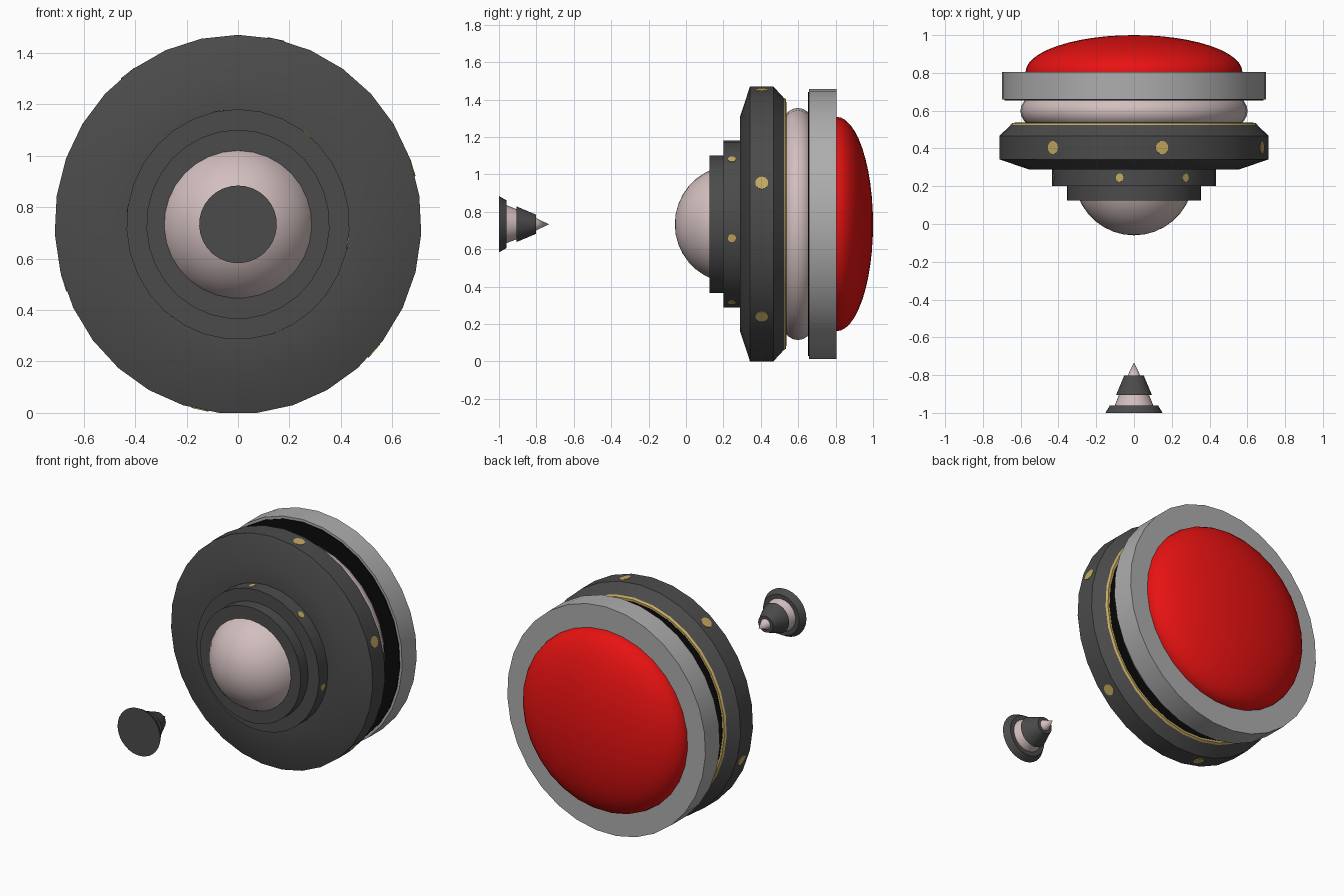
import bpy, bmesh, math
from mathutils import Matrix, Vector

if "Cube" in bpy.data.objects:
    bpy.data.objects.remove(bpy.data.objects["Cube"])

ZC = 0.733      # height of the shared axis (runs along y)
SQ = 0.968      # housing is slightly narrower in x


def mat(name, rgb):
    m = bpy.data.materials.new(name)
    m.diffuse_color = (*rgb, 1)
    m.use_nodes = True
    m.node_tree.nodes["Principled BSDF"].inputs["Base Color"].default_value = m.diffuse_color
    return m


DARK = mat("dark_grey", (0.07, 0.07, 0.07))
GREY = mat("mid_grey", (0.42, 0.42, 0.42))
PINK = mat("pale_pink", (0.65, 0.52, 0.52))
RED = mat("red", (0.80, 0.006, 0.006))
GOLD = mat("gold", (0.55, 0.40, 0.12))
BLACK = mat("black", (0.003, 0.003, 0.003))


def finish(bm, name, material):
    bmesh.ops.recalc_face_normals(bm, faces=bm.faces)
    me = bpy.data.meshes.new(name)
    bm.to_mesh(me)
    bm.free()
    me.materials.append(material)
    ob = bpy.data.objects.new(name, me)
    bpy.context.collection.objects.link(ob)
    bpy.ops.object.select_all(action='DESELECT')
    ob.select_set(True)
    bpy.context.view_layer.objects.active = ob
    bpy.ops.object.shade_smooth_by_angle(angle=math.radians(30))
    return ob


def lathe(name, profile, material, xs=1.0, n=31):
    """Turn (y, radius) points around the y axis; radius 0 closes the end."""
    bm = bmesh.new()
    rings = []
    for y, r in profile:
        if r < 1e-5:
            rings.append([bm.verts.new((0, y, ZC))] * n)
        else:
            ts = [math.pi / 2 + 2 * math.pi * k / n for k in range(n)]
            rings.append([bm.verts.new((xs * r * math.cos(t), y, ZC + r * math.sin(t))) for t in ts])
    for a, b in zip(rings, rings[1:]):
        for k in range(n):
            j = (k + 1) % n
            quad = list(dict.fromkeys((a[k], a[j], b[j], b[k])))
            bm.faces.new(quad)
    return finish(bm, name, material)


def arc(y0, ry, rr, a0, a1, steps, r0=0.0):
    """Elliptical profile arc; angle 0 points to +y."""
    out = []
    for i in range(steps + 1):
        a = math.radians(a0 + (a1 - a0) * i / steps)
        out.append((y0 + ry * math.cos(a), r0 + rr * abs(math.sin(a))))
    return out


def studs(name, angles, radius, y, size):
    """Flat round studs set into the rim."""
    bm = bmesh.new()
    for deg in angles:
        t = math.radians(deg)
        d = Vector((math.cos(t), 0, math.sin(t)))
        rot = d.to_track_quat('Z', 'Y').to_matrix().to_4x4()
        pos = Matrix.Translation(Vector((0, y, ZC)) + d * (radius - 0.004))
        bmesh.ops.create_cone(bm, cap_ends=True, segments=14, radius1=size, radius2=size,
                              depth=0.012, matrix=pos @ rot)
    for v in bm.verts:
        v.co.x *= SQ
    finish(bm, name, GOLD)


# stepped dark housing
lathe("housing", [(0.125, 0), (0.125, 0.368), (0.20, 0.368), (0.20, 0.448), (0.288, 0.448),
                  (0.288, 0.572), (0.342, 0.737), (0.467, 0.737), (0.53, 0.668), (0.53, 0)],
      DARK, SQ)

# rounded front nose
lathe("front_nose", arc(0.257, 0.317, 0.317, 180, 60, 12) + [(0.42, 0)], PINK)

# gold trim line and black rear plate of the housing
lathe("trim_ring", [(0.524, 0.62), (0.524, 0.677), (0.535, 0.668), (0.535, 0.62), (0.524, 0.62)], GOLD, SQ)
lathe("housing_back_plate", [(0.53, 0), (0.53, 0.655), (0.537, 0.655), (0.537, 0)], BLACK, SQ)

# bulging cushion in the gap
lathe("cushion", [(0.50, 0)] + arc(0.598, 0.088, 0.105, 180, 0, 10, 0.517) + [(0.68, 0)], PINK, SQ)

# grey rear ring with black front plate
lathe("rear_ring", [(0.658, 0), (0.658, 0.724), (0.804, 0.724), (0.804, 0)], GREY, SQ)
lathe("ring_front_plate", [(0.653, 0), (0.653, 0.708), (0.660, 0.708), (0.660, 0)], BLACK, SQ)

# red rear dome
lathe("rear_dome", [(0.80, 0), (0.80, 0.575)] + arc(0.804, 0.196, 0.575, 90, 0, 12), RED)

# studs on the two rims
pattern = [17.5, 78, 127, 198, 258, 318]
studs("large_studs", pattern, 0.735, 0.405, 0.035)
studs("small_studs", [a - 27 for a in pattern], 0.447, 0.245, 0.022)

# separate pointed tip in front
lathe("tip_base", [(-1.0, 0), (-1.0, 0.151), (-0.96, 0.128), (-0.96, 0)], DARK)
lathe("tip_neck", [(-0.97, 0), (-0.96, 0.102), (-0.90, 0.078), (-0.89, 0)], PINK)
lathe("tip_collar", [(-0.905, 0), (-0.905, 0.095), (-0.803, 0.052), (-0.803, 0)], DARK)
lathe("tip_point", [(-0.81, 0), (-0.803, 0.034), (-0.733, 0)], PINK)
